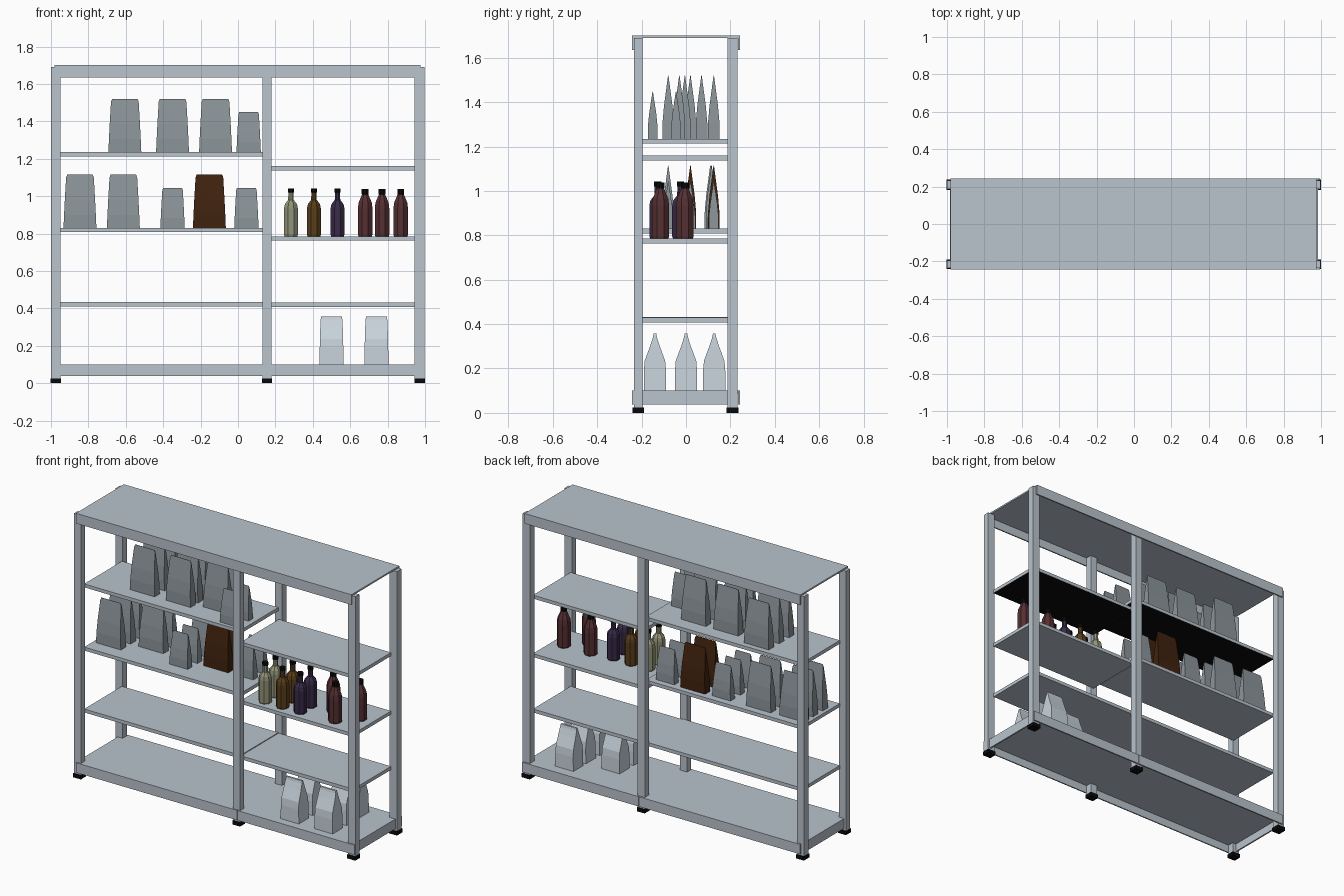
import bpy, bmesh, math

if "Cube" in bpy.data.objects:
    bpy.data.objects.remove(bpy.data.objects["Cube"])


def mat(name, r, g, b):
    lin = lambda c: (c / 255 / 12.92) if c < 11 else ((c / 255 + 0.055) / 1.055) ** 2.4
    m = bpy.data.materials.new(name)
    m.diffuse_color = (lin(r), lin(g), lin(b), 1)
    m.use_nodes = True
    m.node_tree.nodes["Principled BSDF"].inputs["Base Color"].default_value = m.diffuse_color
    return m


STEEL = mat("pale_steel", 186, 196, 205)
BLACK = mat("black", 10, 10, 10)
GREY = mat("grey_bag", 140, 149, 154)
PALE = mat("pale_bag", 201, 212, 220)
BROWN = mat("brown_bag", 64, 34, 14)
GREEN = mat("olive_glass", 146, 148, 120)
AMBER = mat("amber_glass", 88, 62, 26)
PURPLE = mat("purple_glass", 56, 43, 72)
MAROON = mat("maroon_plastic", 86, 48, 50)


def finish(name, bm, mats):
    bmesh.ops.recalc_face_normals(bm, faces=bm.faces)
    me = bpy.data.meshes.new(name)
    bm.to_mesh(me)
    bm.free()
    for m in mats:
        me.materials.append(m)
    ob = bpy.data.objects.new(name, me)
    bpy.context.collection.objects.link(ob)
    return ob


def box(name, x, y, z, m=STEEL, under=None):
    """Box from (min, max) ranges; optional second colour on the underside."""
    bm = bmesh.new()
    bmesh.ops.create_cube(bm, size=1)
    for v in bm.verts:
        v.co = [r[0] + (c + 0.5) * (r[1] - r[0]) for r, c in zip((x, y, z), v.co)]
    bm.normal_update()
    if under:
        for f in bm.faces:
            f.material_index = int(f.normal.z < -0.5)
    return finish(name, bm, [m, under] if under else [m])


def loft(name, rings, mats, cap_z=None):
    """Skin stacked rings of points; faces above cap_z take the second colour."""
    bm = bmesh.new()
    loops = [[bm.verts.new(p) for p in ring] for ring in rings]
    n = len(loops[0])
    for a, b in zip(loops, loops[1:]):
        for i in range(n):
            j = (i + 1) % n
            bm.faces.new((a[i], a[j], b[j], b[i]))
    bm.faces.new(loops[0][::-1])
    bm.faces.new(loops[-1])
    if cap_z is not None:
        for f in bm.faces:
            f.material_index = int(f.calc_center_median().z > cap_z)
    return finish(name, bm, mats)


def bag(name, x, y, z0, sections, m):
    """Bag from (height, half width, half depth) sections."""
    loft(name, [[(x - w, y - d, z0 + h), (x + w, y - d, z0 + h),
                 (x + w, y + d, z0 + h), (x - w, y + d, z0 + h)]
                for h, w, d in sections], [m])


def bottle(name, x, y, z0, profile, m, cap_h):
    """Eight-sided bottle from (radius, height) points with a black cap."""
    ang = [math.pi * (i + 0.5) / 4 for i in range(8)]
    loft(name, [[(x + r * math.cos(a), y + r * math.sin(a), z0 + h) for a in ang]
                for r, h in profile], [m, BLACK], z0 + cap_h)


# uprights and feet
for xn, x in (("left", (-1.0, -0.95)), ("middle", (0.13, 0.18)), ("right", (0.945, 0.997))):
    for yn, y in (("front", (-0.235, -0.195)), ("back", (0.187, 0.232))):
        box(f"{yn}_{xn}_post", x, y, (0.025, 1.69))
        box(f"{yn}_{xn}_foot", (x[0] - 0.002, x[1] + 0.003), (y[0] - 0.005, y[1] + 0.005),
            (0, 0.025), BLACK)

# top panel with front and back flanges
box("top_panel", (-0.98, 0.975), (-0.243, 0.243), (1.69, 1.70))
for n, y in (("front", (-0.243, -0.235)), ("back", (0.234, 0.243))):
    box(f"{n}_top_beam", (-0.98, 0.975), y, (1.635, 1.70))
    box(f"{n}_left_base_beam", (-0.98, 0.163), y, (0.037, 0.10))
    box(f"{n}_right_base_beam", (0.167, 0.995), y, (0.037, 0.10))

# base deck and end rails
box("base_deck", (-0.98, 0.98), (-0.235, 0.235), (0.088, 0.10))
for n, x in (("left", (-0.985, -0.975)), ("right", (0.975, 0.985))):
    box(f"{n}_base_rail", x, (-0.195, 0.187), (0.037, 0.10))

# shelves; the two upper ones have a dark underside
for side, x, tops in (("left", (-0.955, 0.155), (0.433, 0.83, 1.235)),
                      ("right", (0.158, 0.955), (0.43, 0.785, 1.16))):
    for i, z in enumerate(tops):
        box(f"{side}_shelf_{i + 1}", x, (-0.195, 0.187), (z - 0.022, z), STEEL,
            BLACK if i == 2 else None)

# pointed bags
LARGE = [(0, 0.088, 0.026), (0.07, 0.085, 0.026), (0.15, 0.081, 0.019),
         (0.27, 0.074, 0.003), (0.285, 0.068, 0.001)]
SMALL = [(h * 0.75, w * 0.74, d * 0.85) for h, w, d in LARGE]
upper = [(-0.605, (-0.08, 0.02, 0.125), LARGE), (-0.35, (-0.08, -0.005, 0.07), LARGE),
         (-0.12, (-0.03, 0.07), LARGE), (0.057, (-0.15, -0.045), SMALL)]
lower = [(-0.845, (-0.08, 0.02, 0.11), LARGE), (-0.613, (0.02, 0.115), LARGE),
         (-0.35, (-0.08, 0.02, 0.12), SMALL), (-0.153, (0.02, 0.125), LARGE),
         (0.045, (0.02, 0.125), SMALL)]
for z, row in ((1.235, upper), (0.83, lower)):
    for x, ys, shape in row:
        for y in ys:
            bag("pointed_bag", x, y, z, shape, BROWN if x == -0.153 else GREY)

# plump pale bags on the base deck
PLUMP = [(0, 0.065, 0.05), (0.09, 0.063, 0.05), (0.135, 0.062, 0.046),
         (0.2, 0.06, 0.022), (0.24, 0.058, 0.009), (0.257, 0.055, 0.006)]
for x, ys in ((0.5, (-0.14, 0.0)), (0.74, (-0.14, 0.0, 0.127))):
    for y in ys:
        bag("pale_bag", x, y, 0.10, PLUMP, PALE)

# glass bottles
GLASS = [(0.037, 0), (0.04, 0.01), (0.04, 0.15), (0.035, 0.172), (0.016, 0.195),
         (0.015, 0.235), (0.018, 0.236), (0.018, 0.257)]
for n, x, m in (("olive", 0.283, GREEN), ("amber", 0.406, AMBER), ("purple", 0.532, PURPLE)):
    for y in (-0.128, -0.025):
        bottle(f"{n}_bottle", x, y, 0.785, GLASS, m, 0.2352)

# plastic bottles with sloping shoulders
PLASTIC = [(0.039, 0), (0.042, 0.01), (0.042, 0.15), (0.038, 0.18), (0.018, 0.225),
           (0.02, 0.226), (0.02, 0.253)]
for x, y in ((0.68, -0.005), (0.77, -0.115), (0.87, -0.005)):
    bottle("maroon_bottle", x, y, 0.785, PLASTIC, MAROON, 0.2252)
